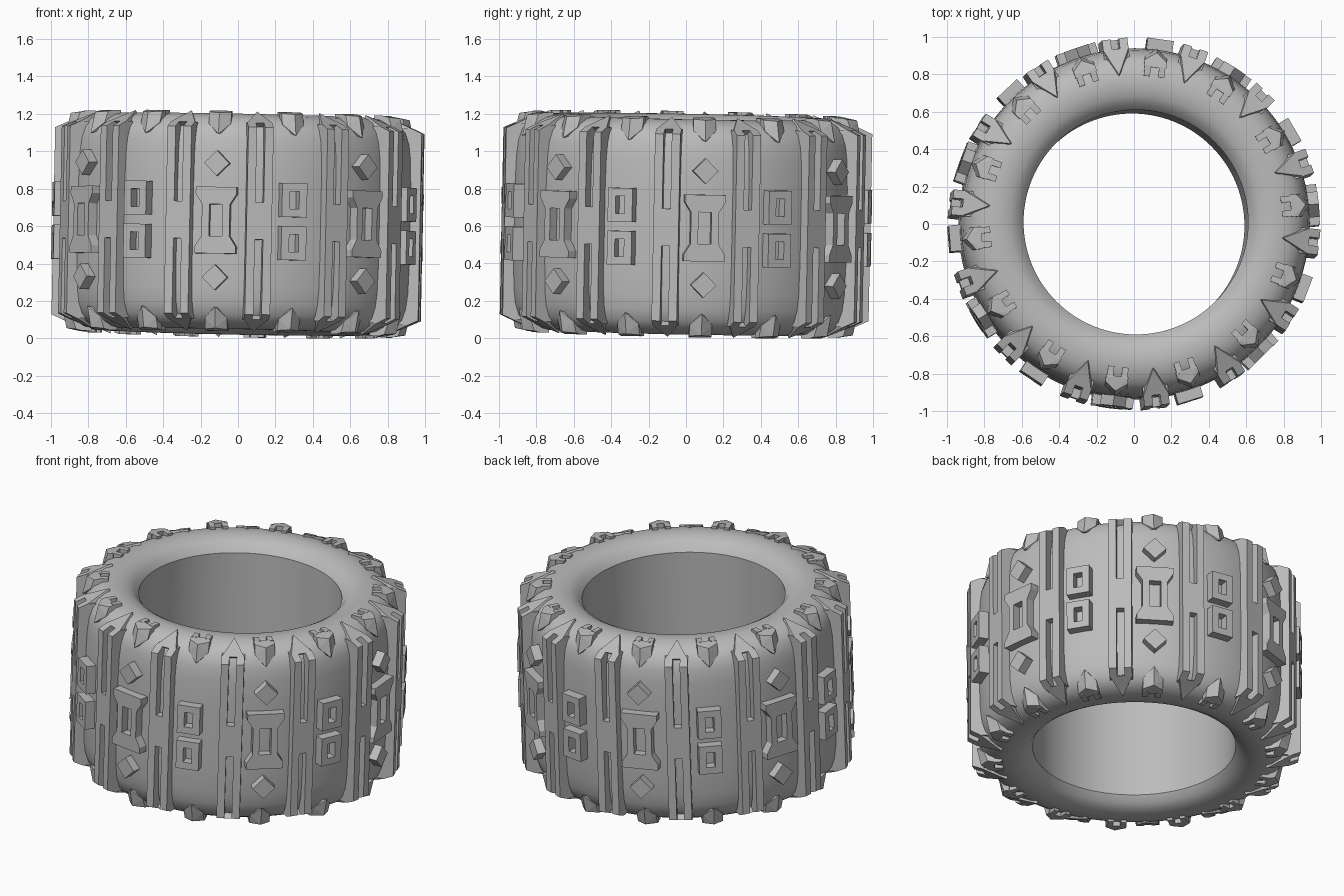
import bpy, bmesh, math
from mathutils import Matrix

cube = bpy.data.objects.get("Cube")
if cube:
    bpy.data.objects.remove(cube)

rubber = bpy.data.materials.new("grey_rubber")
rubber.use_nodes = True
GREY = (0.5, 0.5, 0.5, 1)
rubber.diffuse_color = GREY
rubber.node_tree.nodes["Principled BSDF"].inputs["Base Color"].default_value = GREY

# The whole wheel leans very slightly
LEAN = (Matrix.Translation((0, 0, 0.61)) @ Matrix.Rotation(0.02, 4, 'Y')
        @ Matrix.Rotation(-0.02, 4, 'X'))
STEP = 360 / 14


def finish(bm, name):
    bmesh.ops.recalc_face_normals(bm, faces=bm.faces)
    mesh = bpy.data.meshes.new(name)
    bm.to_mesh(mesh)
    bm.free()
    mesh.materials.append(rubber)
    return mesh


def place(mesh, name, degrees=0):
    ob = bpy.data.objects.new(name, mesh)
    ob.matrix_world = LEAN @ Matrix.Rotation(math.radians(degrees), 4, 'Z')
    bpy.context.collection.objects.link(ob)
    return ob


def ring(mesh, name, start, step, count):
    for i in range(count):
        place(mesh, f"{name}_{i + 1}", start + i * step)


def hull(bm, points):
    """Convex solid from (across, radius, height) points."""
    verts = [bm.verts.new((t, -r, z)) for t, r, z in points]
    res = bmesh.ops.convex_hull(bm, input=verts)
    bmesh.ops.delete(bm, geom=[v for v in res["geom_interior"]
                               if isinstance(v, bmesh.types.BMVert)], context='VERTS')


def both(*points):
    """Points repeated on both sides of the centre line."""
    return [(s * t, r, z) for t, r, z in points for s in (1, -1)]


def plate(bm, loops, inner, outer):
    """Flat block from an outline with optional hole outlines."""
    edges = []
    for loop in loops:
        vs = [bm.verts.new((t, -inner, z)) for t, z in loop]
        edges += [bm.edges.new((a, b)) for a, b in zip(vs, vs[1:] + vs[:1])]
    faces = [f for f in bmesh.ops.triangle_fill(bm, edges=edges, use_beauty=True)["geom"]
             if isinstance(f, bmesh.types.BMFace)]
    ext = bmesh.ops.extrude_face_region(bm, geom=faces)["geom"]
    bmesh.ops.translate(bm, vec=(0, inner - outer, 0),
                        verts=[v for v in ext if isinstance(v, bmesh.types.BMVert)])


def rect(w, h, z=0):
    return [(-w, z - h), (w, z - h), (w, z + h), (-w, z + h)]


# Tyre body: closed profile spun round the axis
half = [(0.6, 0.5), (0.63, 0.54), (0.67, 0.563), (0.72, 0.575), (0.77, 0.575), (0.82, 0.564),
        (0.865, 0.54), (0.9, 0.5), (0.92, 0.44), (0.93, 0.36), (0.935, 0.2)]
profile = half + [(r, -z) for r, z in reversed(half)]
bm = bmesh.new()
vs = [bm.verts.new((r, 0, z)) for r, z in profile]
es = [bm.edges.new((a, b)) for a, b in zip(vs, vs[1:] + vs[:1])]
bmesh.ops.spin(bm, geom=vs + es, cent=(0, 0, 0), axis=(0, 0, 1),
               angle=math.tau, steps=112, use_merge=True)
bmesh.ops.remove_doubles(bm, verts=bm.verts, dist=0.0001)
body = place(finish(bm, "tyre_body"), "tyre_body")
bpy.context.view_layer.objects.active = body
body.select_set(True)
bpy.ops.object.shade_smooth_by_angle(angle=math.radians(32))

# Long tread bars: solid middle, slotted ends, pointed tips over the shoulders
W, SLOT = 0.068, 0.022
bm = bmesh.new()
hull(bm, both((W, 0.985, 0.1), (W, 0.985, -0.1), (W, 0.88, 0.1), (W, 0.88, -0.1)))
for up in (1, -1):
    for side in (1, -1):
        hull(bm, [(side * t, r, up * z) for t in (SLOT, W) for r, z in
                  ((0.985, 0.1), (0.985, 0.5), (0.93, 0.525), (0.88, 0.525), (0.88, 0.1))])
    hull(bm, [(t, r, up * z) for t, r, z in
              both((W, 0.93, 0.525), (W, 0.86, 0.48)) + [(0, 0.79, 0.588), (0, 0.77, 0.54)]])
ring(finish(bm, "tread_bar"), "tread_bar", 6.6, STEP, 14)

# Shoulder lugs: forked inner end, ridged point down the side
bm = bmesh.new()
for up in (1, -1):
    hull(bm, [(t, r, up * z) for t, r, z in
              both((0.06, 0.83, 0.588), (0.06, 0.865, 0.58), (0.06, 0.83, 0.5),
                   (0.06, 0.885, 0.52)) + [(0, 0.91, 0.575), (0, 0.935, 0.46)]])
    for side in (1, -1):
        hull(bm, [(side * t, r, up * z) for t in (SLOT, 0.055)
                  for r in (0.78, 0.84) for z in (0.53, 0.588)])
ring(finish(bm, "shoulder_lug"), "shoulder_lug", -7, STEP, 14)

# Waisted blocks with a slot, and a diamond above and below
corner = [(0.11, 0.178), (0.11, 0.14), (0.075, 0.085)]
right = corner + [(t, -z) for t, z in reversed(corner)]
bm = bmesh.new()
plate(bm, [right + [(-t, z) for t, z in reversed(right)], rect(0.035, 0.085)], 0.89, 0.985)
ring(finish(bm, "waisted_block"), "waisted_block", -7, 2 * STEP, 7)

bm = bmesh.new()
for z in (0.305, -0.305):
    plate(bm, [[(0.068, z), (0, z + 0.068), (-0.068, z), (0, z - 0.068)]], 0.89, 0.985)
ring(finish(bm, "diamond_stud"), "diamond_stud", -7, 2 * STEP, 7)

# Paired window blocks
bm = bmesh.new()
for z in (0.115, -0.115):
    plate(bm, [rect(0.07, 0.09, z), rect(0.026, 0.047, z)], 0.89, 0.992)
ring(finish(bm, "window_block"), "window_block", 17.6, 2 * STEP, 7)
